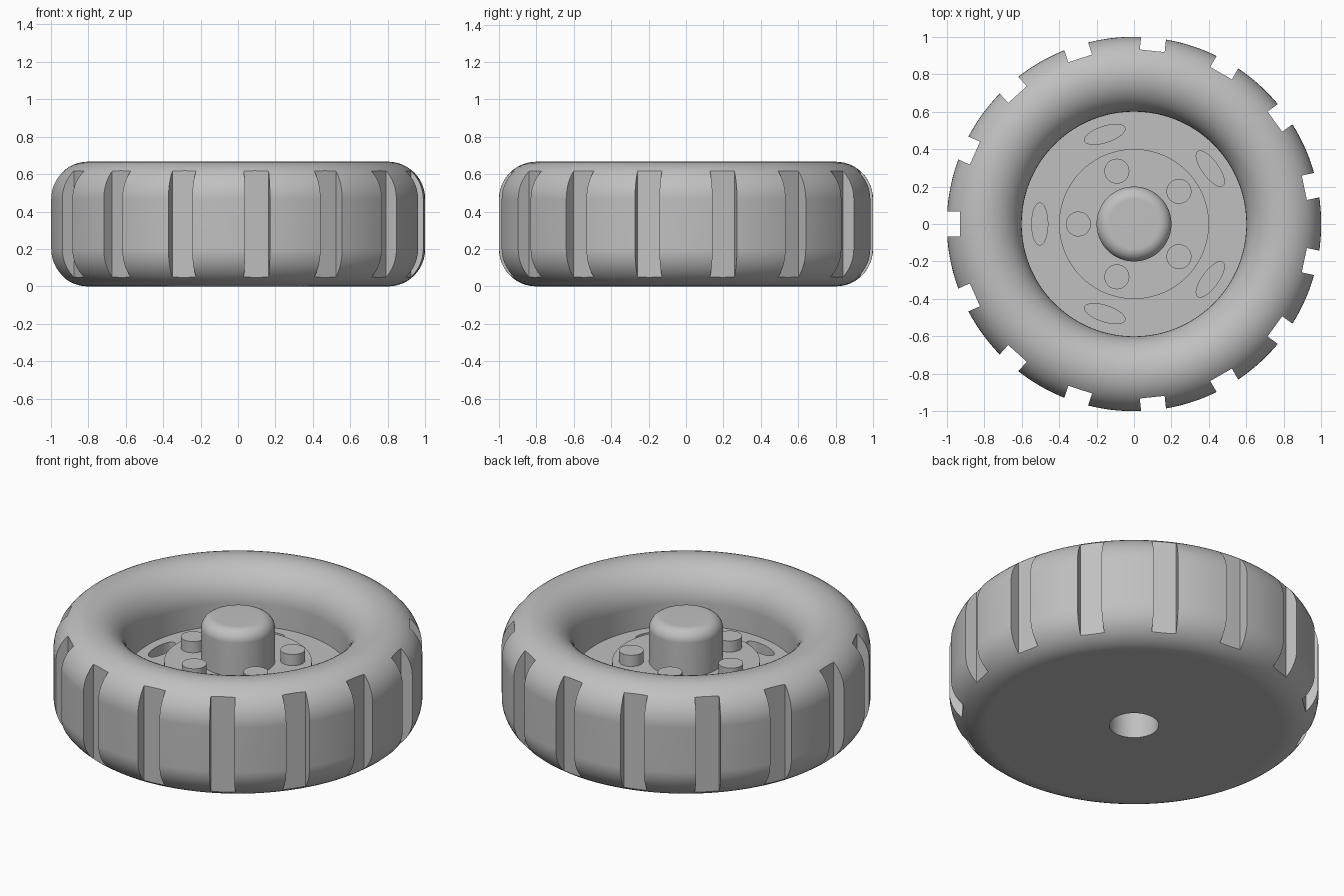
import bpy, bmesh, math
from mathutils import Matrix, Vector

cube = bpy.data.objects.get("Cube")
if cube:
    bpy.data.objects.remove(cube)

U = 1 / 15          # design unit
SEGMENTS = 144
FILLET = 3 * U      # tyre shoulder radius

grey = bpy.data.materials.new("plain_grey")
grey.use_nodes = True
grey.diffuse_color = (0.53, 0.53, 0.53, 1)
grey.node_tree.nodes["Principled BSDF"].inputs["Base Color"].default_value = (0.53, 0.53, 0.53, 1)


def make_object(name, bm):
    bmesh.ops.recalc_face_normals(bm, faces=bm.faces)
    mesh = bpy.data.meshes.new(name)
    bm.to_mesh(mesh)
    bm.free()
    obj = bpy.data.objects.new(name, mesh)
    mesh.materials.append(grey)
    bpy.context.collection.objects.link(obj)
    return obj


def activate(obj):
    bpy.ops.object.select_all(action='DESELECT')
    obj.select_set(True)
    bpy.context.view_layer.objects.active = obj


def arc(r, z, radius, start, end, steps=12):
    """Fillet points in the profile plane, angles in degrees."""
    angles = [math.radians(start + (end - start) * i / steps) for i in range(steps + 1)]
    return [(r + radius * math.cos(a), z + radius * math.sin(a)) for a in angles]


def lathe(name, profile):
    bm = bmesh.new()
    verts = [bm.verts.new((r, 0, z)) for r, z in profile]
    edges = [bm.edges.new(pair) for pair in zip(verts, verts[1:])]
    bmesh.ops.spin(bm, geom=verts + edges, cent=(0, 0, 0), axis=(0, 0, 1),
                   angle=math.tau, steps=SEGMENTS, use_merge=True)
    bmesh.ops.remove_doubles(bm, verts=bm.verts, dist=1e-5)
    return make_object(name, bm)


def ring_matrix(angle, radius, z):
    return (Matrix.Rotation(math.radians(angle), 4, 'Z')
            @ Matrix.Translation(Vector((radius, 0, z))))


def cut(target, cutter):
    cutter.hide_render = True
    mod = target.modifiers.new("cut", 'BOOLEAN')
    mod.operation = 'DIFFERENCE'
    mod.solver = 'EXACT'
    mod.object = cutter
    activate(target)
    bpy.ops.object.modifier_apply(modifier=mod.name)
    bpy.data.objects.remove(cutter)


def smooth(obj):
    activate(obj)
    bpy.ops.object.shade_smooth_by_angle(angle=math.radians(30))
    mod = obj.modifiers.new("flat_face_normals", 'WEIGHTED_NORMAL')
    mod.keep_sharp = True


# Tyre, rim floor, raised plate, hub cap and axle bore as one turned body
profile = [(0, 8 * U), (2 * U, 8 * U), (2 * U, 0)]
profile += arc(12 * U, 3 * U, FILLET, -90, 0)
profile += arc(12 * U, 7 * U, FILLET, 0, 180, 24)
profile += [(9 * U, 5 * U), (6 * U, 5 * U), (6 * U, 6 * U), (3 * U, 6 * U)]
profile += arc(2 * U, 9 * U, U, 0, 90, 8)
profile += [(0, 10 * U)]
wheel = lathe("wheel_body", profile)

# Tread grooves across the full width
bm = bmesh.new()
for i in range(15):
    bmesh.ops.create_cube(bm, size=1, matrix=ring_matrix(24 * i + 12, 1.03, 5 * U)
                          @ Matrix.Diagonal((0.2, 2 * U, 1, 1)))
cut(wheel, make_object("groove_cutter", bm))

# Oval pockets in the rim floor
bm = bmesh.new()
for i in range(5):
    bmesh.ops.create_cone(bm, cap_ends=True, segments=48, radius1=1, radius2=1, depth=2 * U,
                          matrix=ring_matrix(72 * i + 36, 7.55 * U, 5 * U)
                          @ Matrix.Diagonal((0.043, 0.113, 1, 1)))
cut(wheel, make_object("pocket_cutter", bm))
smooth(wheel)

# Wheel bolts on the raised plate
for i in range(5):
    bm = bmesh.new()
    bmesh.ops.create_cone(bm, cap_ends=True, segments=40, radius1=U, radius2=U, depth=U,
                          matrix=ring_matrix(72 * i + 36, 4.45 * U, 6.5 * U))
    smooth(make_object(f"bolt_{i + 1}", bm))
